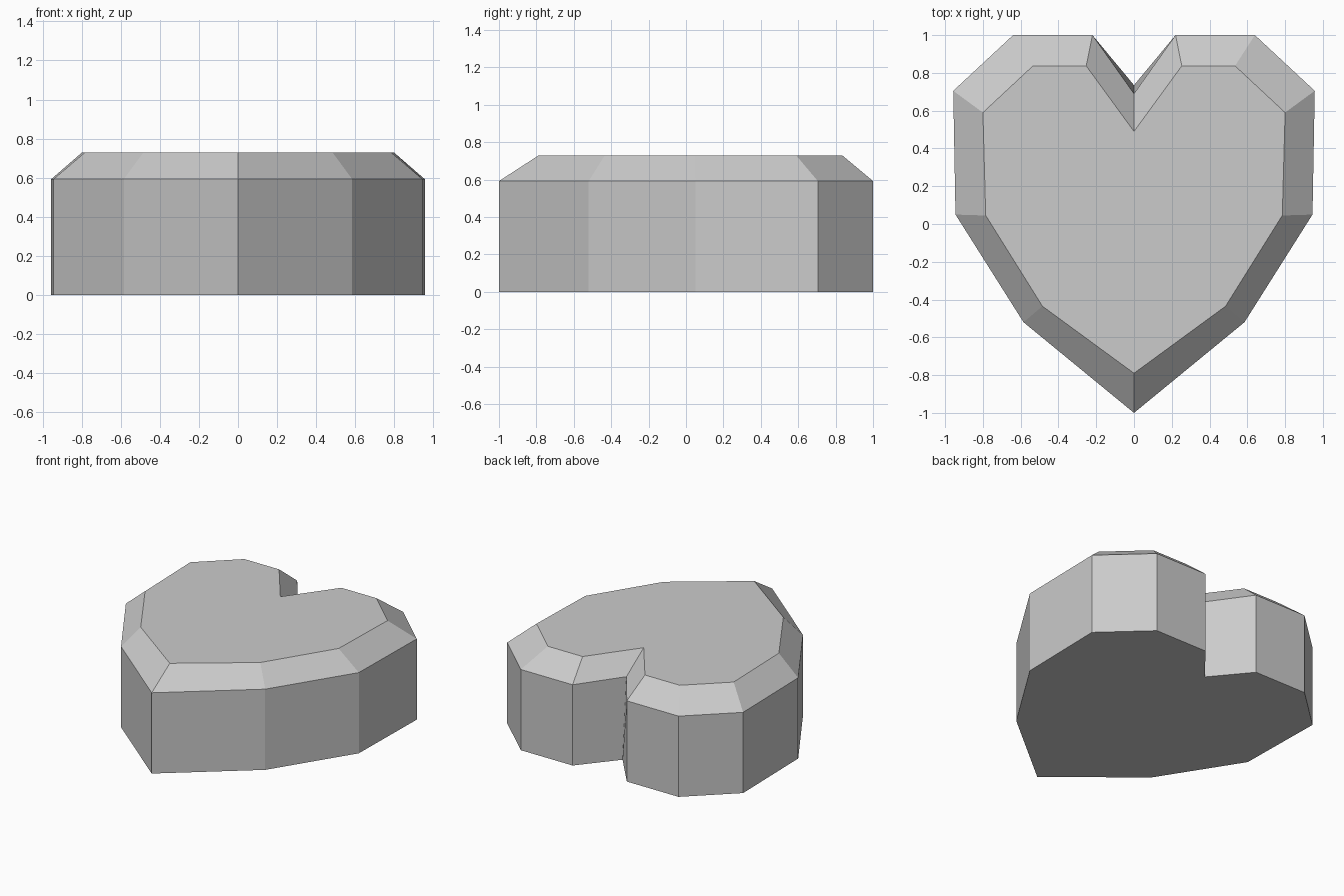
import bpy
import bmesh

cube = bpy.data.objects.get("Cube")
if cube:
    bpy.data.objects.remove(cube, do_unlink=True)

# Single flat colour
grey = bpy.data.materials.new("light_grey")
grey.use_nodes = True
colour = (0.6, 0.6, 0.6, 1)
grey.diffuse_color = colour
bsdf = next(n for n in grey.node_tree.nodes if n.type == "BSDF_PRINCIPLED")
bsdf.inputs["Base Color"].default_value = colour

# Half outlines from the front point to the top of the lobe
rim_half = [(0.585, -0.52), (0.945, 0.05), (0.957, 0.705), (0.64, 1.0), (0.22, 1.0)]
crown_half = [(0.485, -0.435), (0.785, 0.045), (0.8, 0.59), (0.535, 0.837), (0.253, 0.837)]


def heart_outline(tip, half, notch):
    """Mirror a half outline into a closed counter-clockwise heart."""
    left = [(-x, y) for x, y in reversed(half)]
    return [(0, tip)] + half + [(0, notch)] + left


# Stacked cross-sections: base, shoulder and crown
sections = [
    (0.0, heart_outline(-1.0, rim_half, 0.735)),
    (0.592, heart_outline(-1.0, rim_half, 0.69)),
    (0.728, heart_outline(-0.79, crown_half, 0.49)),
]

bm = bmesh.new()
rings = [[bm.verts.new((x, y, z)) for x, y in outline] for z, outline in sections]

# Walls and chamfer
for low, high in zip(rings, rings[1:]):
    count = len(low)
    for i in range(count):
        j = (i + 1) % count
        bm.faces.new((low[i], low[j], high[j], high[i]))

# Flat base and crown
bm.faces.new(list(reversed(rings[0])))
bm.faces.new(rings[-1])
bmesh.ops.recalc_face_normals(bm, faces=bm.faces)

mesh = bpy.data.meshes.new("heart_block")
bm.to_mesh(mesh)
bm.free()
mesh.materials.append(grey)
heart = bpy.data.objects.new("heart_block", mesh)
bpy.context.collection.objects.link(heart)
